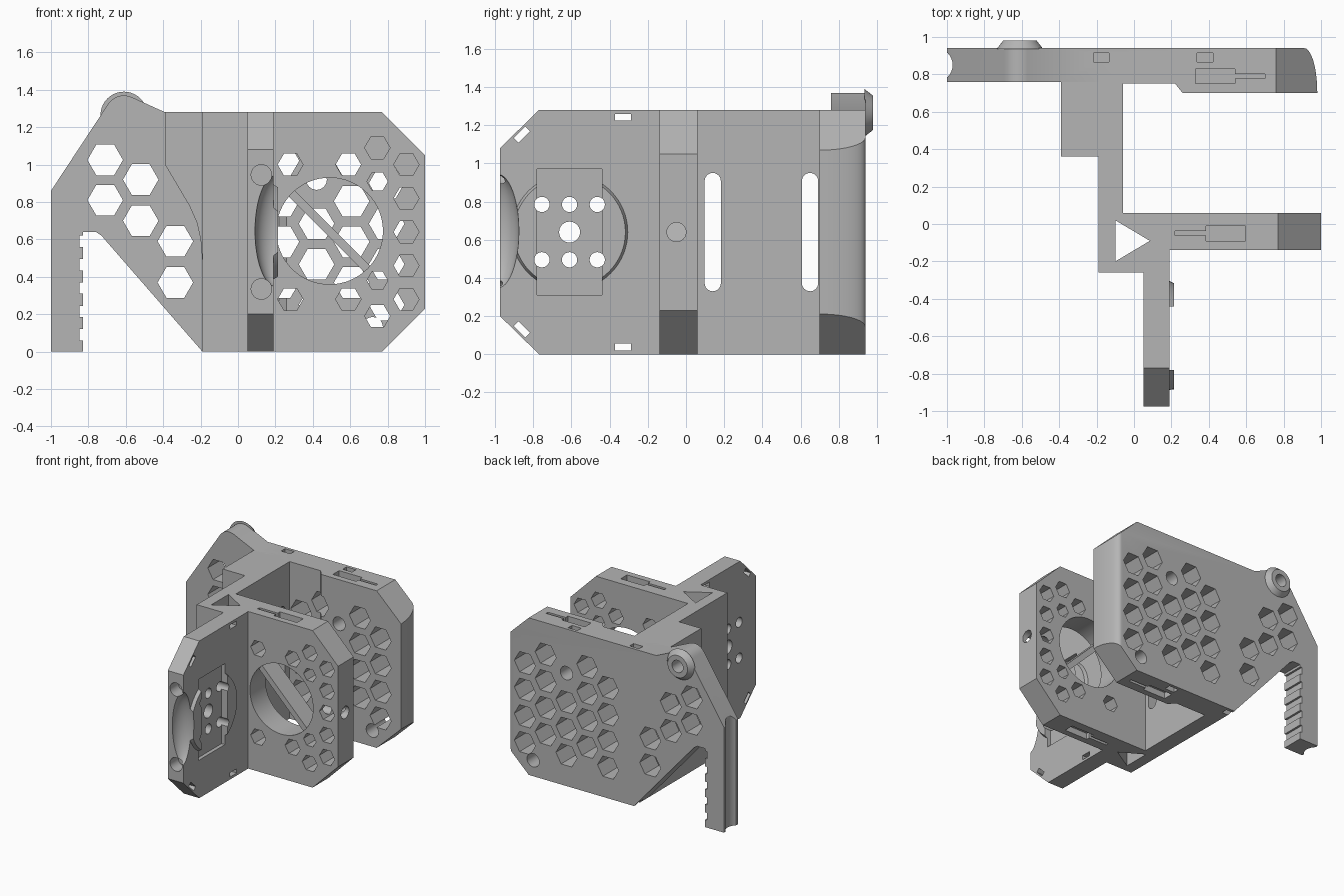
import bpy, bmesh, math
from math import cos, sin, pi
from mathutils import Matrix, Vector

old = bpy.data.objects.get("Cube")
if old:
    bpy.data.objects.remove(old, do_unlink=True)

grey = bpy.data.materials.new("light_grey")
grey.use_nodes = True
grey.diffuse_color = (0.46, 0.46, 0.46, 1)
grey.node_tree.nodes["Principled BSDF"].inputs["Base Color"].default_value = (0.46, 0.46, 0.46, 1)
TOP, MID = 1.28, 0.64


def place(axis, u, v, w):
    return {"x": (w, u, v), "y": (u, w, v), "z": (u, v, w)}[axis]


def prism(bm, pts, axis, lo, hi, flare=1.0):
    """Extrude a 2D outline along an axis; flare scales the far end about its middle."""
    n = len(pts)
    cu, cv = sum(p[0] for p in pts) / n, sum(p[1] for p in pts) / n
    a = [bm.verts.new(place(axis, u, v, lo)) for u, v in pts]
    b = [bm.verts.new(place(axis, cu + (u - cu) * flare, cv + (v - cv) * flare, hi)) for u, v in pts]
    faces = [bm.faces.new(a), bm.faces.new(b)]
    for i in range(n):
        j = (i + 1) % n
        faces.append(bm.faces.new((a[i], a[j], b[j], b[i])))
    bmesh.ops.recalc_face_normals(bm, faces=faces)


def ring(u, v, r, n=40):
    return [(u + r * cos(2 * pi * i / n), v + r * sin(2 * pi * i / n)) for i in range(n)]


def rect(u, v, w, h, angle=0.0):
    c, s = cos(angle), sin(angle)
    return [(u + x * c - y * s, v + x * s + y * c)
            for x, y in ((-w / 2, -h / 2), (w / 2, -h / 2), (w / 2, h / 2), (-w / 2, h / 2))]


def slot(u, v, w, h):
    """Upright capsule outline."""
    r, k = w / 2, h / 2 - w / 2
    return ([(u + r * cos(pi * i / 12), v + k + r * sin(pi * i / 12)) for i in range(13)]
            + [(u - r * cos(pi * i / 12), v - k - r * sin(pi * i / 12)) for i in range(13)])


def make(name, bm):
    me = bpy.data.meshes.new(name)
    bm.to_mesh(me)
    bm.free()
    me.materials.append(grey)
    ob = bpy.data.objects.new(name, me)
    bpy.context.collection.objects.link(ob)
    return ob


def boolean(ob, cutter_bm, mode="DIFFERENCE"):
    cutter = make("cutter", cutter_bm)
    cutter.hide_render = True
    mod = ob.modifiers.new("cut", "BOOLEAN")
    mod.operation, mod.object, mod.solver = mode, cutter, "EXACT"
    mod.use_self = True
    bpy.context.view_layer.update()
    dg = bpy.context.evaluated_depsgraph_get()
    me = bpy.data.meshes.new_from_object(ob.evaluated_get(dg))
    ob.modifiers.clear()
    ob.data = me
    bpy.data.objects.remove(cutter, do_unlink=True)


def cut(ob, *shapes):
    bm = bmesh.new()
    for s in shapes:
        prism(bm, *s)
    boolean(ob, bm)


def solid(name, *args):
    bm = bmesh.new()
    prism(bm, *args)
    return make(name, bm)


# Frame: wall, front plate and grip plate share one plan
frame = solid("frame", [(-.19, .80), (-.19, -.26), (.05, -.26), (.05, -.975), (.19, -.975), (.19, -.14),
                        (1, -.14), (1, .06), (-.06, .06), (-.06, .80)], "z", 0, TOP)

# Corner chamfers, triangular well and wall slots
wedges = []
for edge, corner, start, axis, lo, hi, rise in ((1.2, 1, .77, "y", -.2, .2, .23),
                                                (-1.2, -.975, -.77, "x", -.1, .3, .2)):
    for flip in (False, True):
        f = (lambda z: TOP - z) if flip else (lambda z: z)
        slope = rise / (corner - start)
        wedges.append(([(start, f(0)), (edge, f(slope * (edge - start))), (edge, f(-.3)), (start, f(-.3))],
                       axis, lo, hi))
cut(frame, *wedges)
wall_slots = [(slot(y, MID, .085, .62), "x", -.5, -.02) for y in (.14, .65)]
cut(frame, ([(-.1, .02), (-.1, -.2), (.085, -.09)], "z", -.1, 1.4), *wall_slots)

# Front plate: round window, hex vents, cable bore
hexes = [(.28, 1.0), (.59, 1.0), (.745, 1.09), (.745, .91), (.745, .38), (.745, .19), (.59, .28), (.28, .28)]
hexes += [(.9, 1.0 - .18 * i) for i in range(5)]
cut(frame, (ring(.49, .645, .285, 64), "y", -.3, .2),
    *[(ring(x, z, .056 if z in (.91, .38) else .068, 6), "y", -.3, .2) for x, z in hexes])
cut(frame, (ring(-.05, MID, .05, 24), "x", .7, 1.1))


# Key shaped pockets in the top and bottom edges
def key_pockets(ob, x_box, x_pin, y):
    shapes = []
    for lo, hi in ((-.05, .05), (TOP - .05, TOP + .05)):
        shapes += [(rect(x_box, y, .21, .08), "z", lo, hi),
                   (rect(x_pin, y, .18, .024), "z", lo - .001, hi + .001)]
    cut(ob, *shapes)


key_pockets(frame, .49, .31, -.05)

# Grip plate: raised dish pad with a recessed window
pad = bmesh.new()
prism(pad, ring(-.61, MID, .325, 64), "x", .15, .215, .9)
boolean(frame, pad, "UNION")
scoop = bmesh.new()
bmesh.ops.create_uvsphere(scoop, u_segments=40, v_segments=24, radius=1,
                          matrix=Matrix.Translation((.205, -.985, .645)) @ Matrix.Diagonal((.115, .11, .3, 1)))
boolean(frame, scoop)
cut(frame, (rect(-.61, MID, .34, .66), "x", .16, .3))
holes = [(ring(-.61, MID, .055, 24), "x", 0, .3)]
for z in (.495, .785):
    holes += [(ring(y, z, .04, 24), "x", 0, .3) for y in (-.755, -.61, -.465)]
for side in (-1, 1):
    holes.append((rect(-.33, MID + side * .602, .085, .035), "x", 0, .3))
    holes.append((rect(-.86, MID + side * .51, .085, .035, -side * -pi / 4), "x", 0, .3))
    holes.append((ring(.125, MID + side * .305, .055, 24), "y", -1.1, -.87))
cut(frame, *holes)

# Diagonal bar across the window
bar = solid("window_bar", rect(.487, .645, .6, .045, -pi / 4), "y", -.12, .04)

# Back plate: front outline crossed with a plan that has a rounded end
crown = [(-.61 + .1 * cos(a), 1.27 + .1 * sin(a)) for a in [math.radians(146 - 10 * i) for i in range(9)]]
back = solid("back_plate", [(-1, 0), (-.83, 0), (-.83, .64), (-.76, .64), (-.73, .62), (-.19, 0), (.76, 0),
                            (1, .23), (1, 1.05), (.76, TOP), (-.39, TOP)] + crown[::-1] + [(-1, .86)],
             "y", .6, 1.0)
plan = bmesh.new()
round_end = [(.91 + .07 * sin(a), .70 + .24 * cos(a)) for a in [pi / 2 * i / 10 for i in range(11)]]
prism(plan, [(-1.1, .76), (-1.1, .94)] + round_end + [(.26, .70), (.22, .75), (-.06, .75), (-.06, .76)],
      "z", -.2, 1.6)
boolean(back, plan, "INTERSECT")

# Back plate: hex fields, pin holes, edge slots
vents = [(-.71, 1.025), (-.71, .81), (-.52, .92), (-.52, .70), (-.335, .59), (-.335, .37)]
for col in range(5):
    x = .045 + .1875 * col
    base = .25 if col % 2 == 0 else .37
    vents += [(x, base + .217 * row) for row in range(4) if (col, row) != (2, 3)]
cut(back, *[(ring(x, z, .095, 6), "y", .5, 1.2) for x, z in vents])
cut(back, *[(ring(x, z, .055, 24), "y", .5, 1.2) for x, z in ((.42, .92), (.72, .13))])
cut(back, *[(rect(x, .89, .085, .05), "z", lo, hi) for x in (-.175, .38)
            for lo, hi in ((-.05, .05), (TOP - .05, TOP + .05))])
key_pockets(back, .435, .61, .79)

# Handle leg: hollow outer edge and finger notches
cut(back, (ring(-1.06, .85, .09, 32), "z", -.1, 1.3))
cut(back, *[(rect(-.83, .09 + .125 * i, .034, .06), "y", .6, 1.1) for i in range(5)])

# Pivot boss with bore
boss = solid("pivot_boss", ring(-.61, 1.265, .125), "y", .935, .98, .72)
for ob in (back, boss):
    cut(ob, (ring(-.61, 1.265, .05, 24), "y", .87, 1.1))

# Corner gusset with a curved underside
gusset = solid("gusset", [(-.15, TOP), (-.39, TOP), (-.39, 1.0), (-.26, .78), (-.22, .69), (-.2, .6),
                          (-.19, .48), (-.15, .48)], "y", .36, .80)
cut(gusset, *wall_slots)

# Smooth the round walls, keep plate edges crisp
bpy.ops.object.select_all(action="DESELECT")
for ob in (frame, bar, back, boss, gusset):
    ob.select_set(True)
bpy.context.view_layer.objects.active = frame
bpy.ops.object.shade_smooth_by_angle(angle=math.radians(28))
